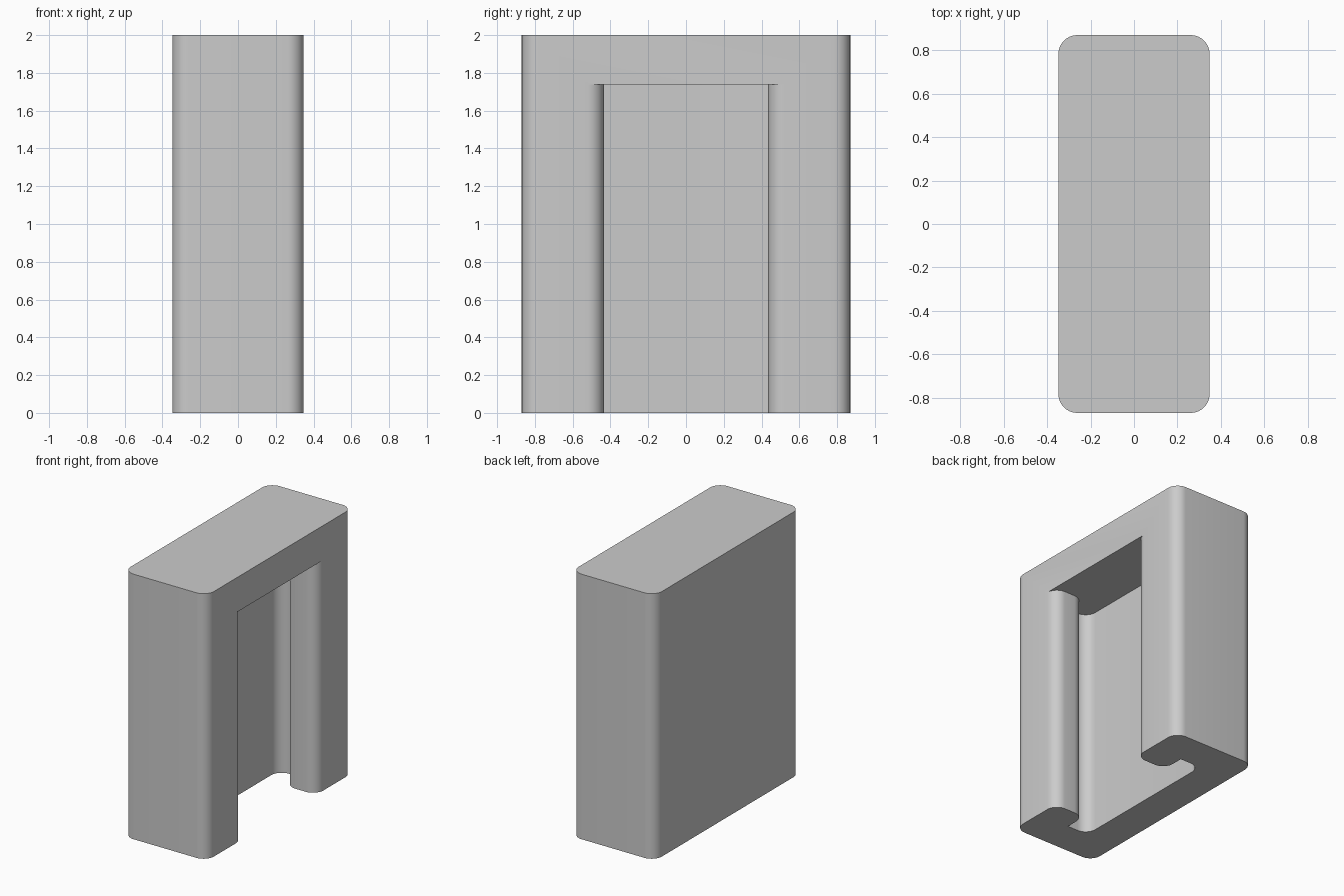
import bpy, bmesh, math

# remove the default cube only
cube = bpy.data.objects.get("Cube")
if cube:
    bpy.data.objects.remove(cube, do_unlink=True)

U = 2 / 23          # module: the block is 8 x 20 x 23 modules
SEGMENTS = 10       # segments per rounded corner

grey = bpy.data.materials.new("plain_grey")
grey.use_nodes = True
COLOUR = (0.6, 0.6, 0.6, 1)
grey.diffuse_color = COLOUR
grey.node_tree.nodes["Principled BSDF"].inputs["Base Color"].default_value = COLOUR


def rounded_outline(corners):
    """Corners are (x, y, radius) in modules; returns the filleted outline."""
    points = []
    for i, (x, y, r) in enumerate(corners):
        if r == 0:
            points.append((x, y))
            continue
        px, py, _ = corners[i - 1]
        nx, ny, _ = corners[(i + 1) % len(corners)]
        before, after = math.hypot(px - x, py - y), math.hypot(nx - x, ny - y)
        ax, ay = (px - x) / before * r, (py - y) / before * r
        bx, by = (nx - x) / after * r, (ny - y) / after * r
        for k in range(SEGMENTS + 1):
            t = math.pi / 2 * k / SEGMENTS
            wa, wb = 1 - math.sin(t), 1 - math.cos(t)
            points.append((x + ax * wa + bx * wb, y + ay * wa + by * wb))
    return points


def prism(name, corners, bottom, top):
    """Extrude a filleted outline upwards."""
    bm = bmesh.new()
    face = bm.faces.new([bm.verts.new((x * U, y * U, bottom * U))
                         for x, y in rounded_outline(corners)])
    result = bmesh.ops.extrude_face_region(bm, geom=[face])
    moved = [v for v in result["geom"] if isinstance(v, bmesh.types.BMVert)]
    bmesh.ops.translate(bm, verts=moved, vec=(0, 0, (top - bottom) * U))
    bmesh.ops.recalc_face_normals(bm, faces=bm.faces)
    mesh = bpy.data.meshes.new(name)
    bm.to_mesh(mesh)
    bm.free()
    mesh.materials.append(grey)
    obj = bpy.data.objects.new(name, mesh)
    bpy.context.collection.objects.link(obj)
    return obj


# solid block with rounded vertical edges
block = prism("slotted_block",
              [(-4, -10, 1), (4, -10, 1), (4, 10, 1), (-4, 10, 1)], 0, 23)

# T-slot: rounded lips at the mouth, wider pocket behind, open at the bottom
half = [(-1, 7, 1), (1, 7, 0), (1, 5, 1), (4, 5, 1), (4, 6, 0), (5, 6, 0)]
# the mouth flares outward to meet the front face tangentially
lip = [(-1, 7, 1), (1, 7, 0), (1, 6, 0)]


def lip_arc(cx, start, end):
    return [(cx + math.cos(a) , 6 + math.sin(a), 0)
            for a in (math.radians(start + (end - start) * k / SEGMENTS)
                      for k in range(SEGMENTS + 1))]


half = lip + lip_arc(2, 180, 270) + lip_arc(3, 270, 360)[:-1] + [(4, 6, 0), (5, 6, 0)]
mirrored = [(x, -y, r) for x, y, r in reversed(half)]
cutter = prism("slot_cutter", half + mirrored, -1, 20)

# cut the slot
cut = block.modifiers.new("slot", 'BOOLEAN')
cut.operation = 'DIFFERENCE'
cut.solver = 'EXACT'
cut.object = cutter
bpy.context.view_layer.objects.active = block
for obj in bpy.context.selected_objects:
    obj.select_set(False)
block.select_set(True)
bpy.ops.object.modifier_apply(modifier=cut.name)
bpy.data.objects.remove(cutter, do_unlink=True)

# smooth the fillets, keep the edges sharp
bpy.ops.object.shade_smooth_by_angle(angle=math.radians(30))
